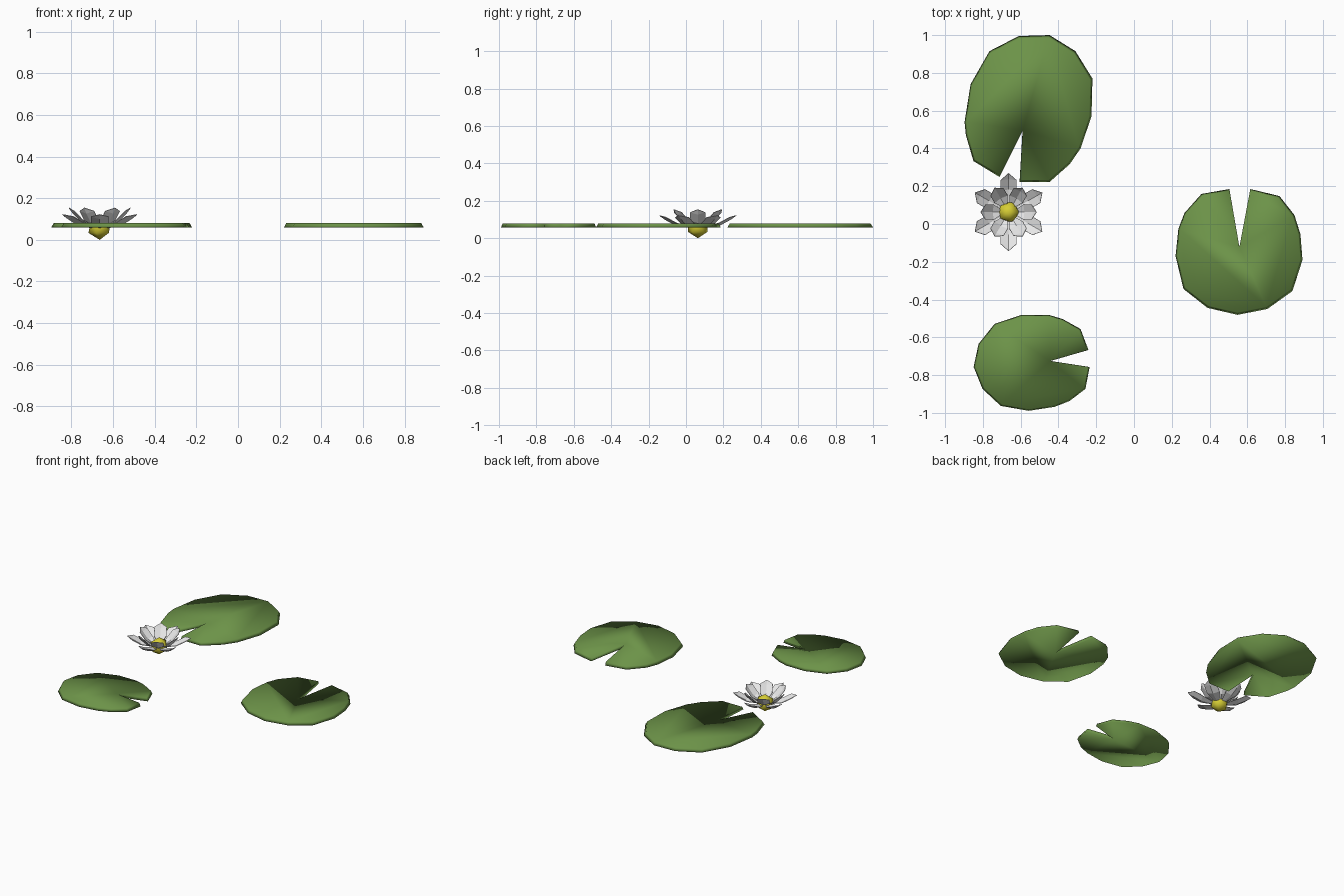
import bpy, bmesh, math
from mathutils import Vector, Matrix

if "Cube" in bpy.data.objects:
    bpy.data.objects.remove(bpy.data.objects["Cube"])


def material(name, rgb):
    m = bpy.data.materials.new(name)
    m.diffuse_color = (*rgb, 1)
    m.use_nodes = True
    m.node_tree.nodes["Principled BSDF"].inputs["Base Color"].default_value = m.diffuse_color
    return m


GREEN = material("leaf green", (0.15, 0.29, 0.065))
WHITE = material("petal white", (0.8, 0.8, 0.8))
YELLOW = material("pollen yellow", (0.68, 0.62, 0.035))


def finish(bm, name, mat, smooth):
    bmesh.ops.recalc_face_normals(bm, faces=bm.faces)
    for f in bm.faces:
        f.smooth = smooth
    me = bpy.data.meshes.new(name)
    bm.to_mesh(me)
    bm.free()
    me.materials.append(mat)
    ob = bpy.data.objects.new(name, me)
    bpy.context.collection.objects.link(ob)
    return ob


def pad(name, outline, z0=0.058, z1=0.08, taper=0.965):
    """Thin notched leaf, slightly smaller on top than underneath."""
    c = Vector((sum(p[0] for p in outline), sum(p[1] for p in outline))) / len(outline)
    bm = bmesh.new()
    low = [bm.verts.new((x, y, z0)) for x, y in outline]
    top = [bm.verts.new((*(c + (Vector(p) - c) * taper), z1)) for p in outline]
    bm.faces.new(low)
    bm.faces.new(top)
    n = len(outline)
    for i in range(n):
        j = (i + 1) % n
        bm.faces.new((low[i], low[j], top[j], top[i]))
    finish(bm, name, GREEN, True)


# Three lily pads, traced as notched outlines
pad("back_lily_pad", [
    (-.61, .995), (-.447, 1), (-.31, .915), (-.22, .77), (-.225, .57), (-.283, .40),
    (-.34, .317), (-.447, .222), (-.606, .222), (-.59, .492), (-.712, .249),
    (-.85, .333), (-.89, .47), (-.897, .54), (-.865, .74), (-.765, .915)])
pad("right_lily_pad", [
    (.548, -.481), (.706, -.45), (.839, -.355), (.892, -.19), (.881, -.053), (.849, .048),
    (.77, .148), (.616, .185), (.558, -.122), (.505, .185), (.357, .159),
    (.267, .058), (.235, -.026), (.22, -.17), (.262, -.344), (.389, -.444)])
pad("front_lily_pad", [
    (-.558, -.989), (-.42, -.968), (-.341, -.937), (-.257, -.873), (-.235, -.757),
    (-.442, -.725), (-.241, -.667), (-.283, -.556), (-.378, -.503), (-.452, -.481),
    (-.595, -.481), (-.738, -.529), (-.823, -.635), (-.849, -.757), (-.802, -.873),
    (-.706, -.963)])

FLOWER = Vector((-0.664, 0.063, 0))


def petal_ring(name, profile, start, cup=0.012):
    """Six cupped petals; profile rows are (radius, half width, height)."""
    bm = bmesh.new()
    for k in range(6):
        rot = Matrix.Rotation(start + k * math.pi / 3, 3, 'Z')
        rows = []
        for r, w, z in profile:
            mid = bm.verts.new(rot @ Vector((r, 0, z)) + FLOWER)
            if w == 0:
                rows.append((mid, mid, mid))
                continue
            lift = cup * w / 0.042
            a, b = (bm.verts.new(rot @ Vector((r - lift / 2, s * w, z + lift)) + FLOWER)
                    for s in (-1, 1))
            rows.append((a, mid, b))
        for p, q in zip(rows, rows[1:]):
            for i in (0, 1):
                bm.faces.new(list(dict.fromkeys((p[i], p[i + 1], q[i + 1], q[i]))))
    ob = finish(bm, name, WHITE, False)
    mod = ob.modifiers.new("thickness", 'SOLIDIFY')
    mod.thickness = 0.003
    mod.offset = 0


# Flower: low outer petals, steeper inner petals, round centre
petal_ring("outer_petals", [(.035, .012, .055), (.12, .042, .07), (.175, .042, .1),
                            (.206, 0, .122)], math.pi / 6)
petal_ring("inner_petals", [(.035, .012, .06), (.085, .04, .083), (.128, .04, .127),
                            (.148, 0, .154)], 0)
bm = bmesh.new()
bmesh.ops.create_icosphere(bm, subdivisions=1, radius=0.06,
                           matrix=Matrix.Translation(FLOWER + Vector((0, 0, 0.06))))
finish(bm, "flower_centre", YELLOW, True)
